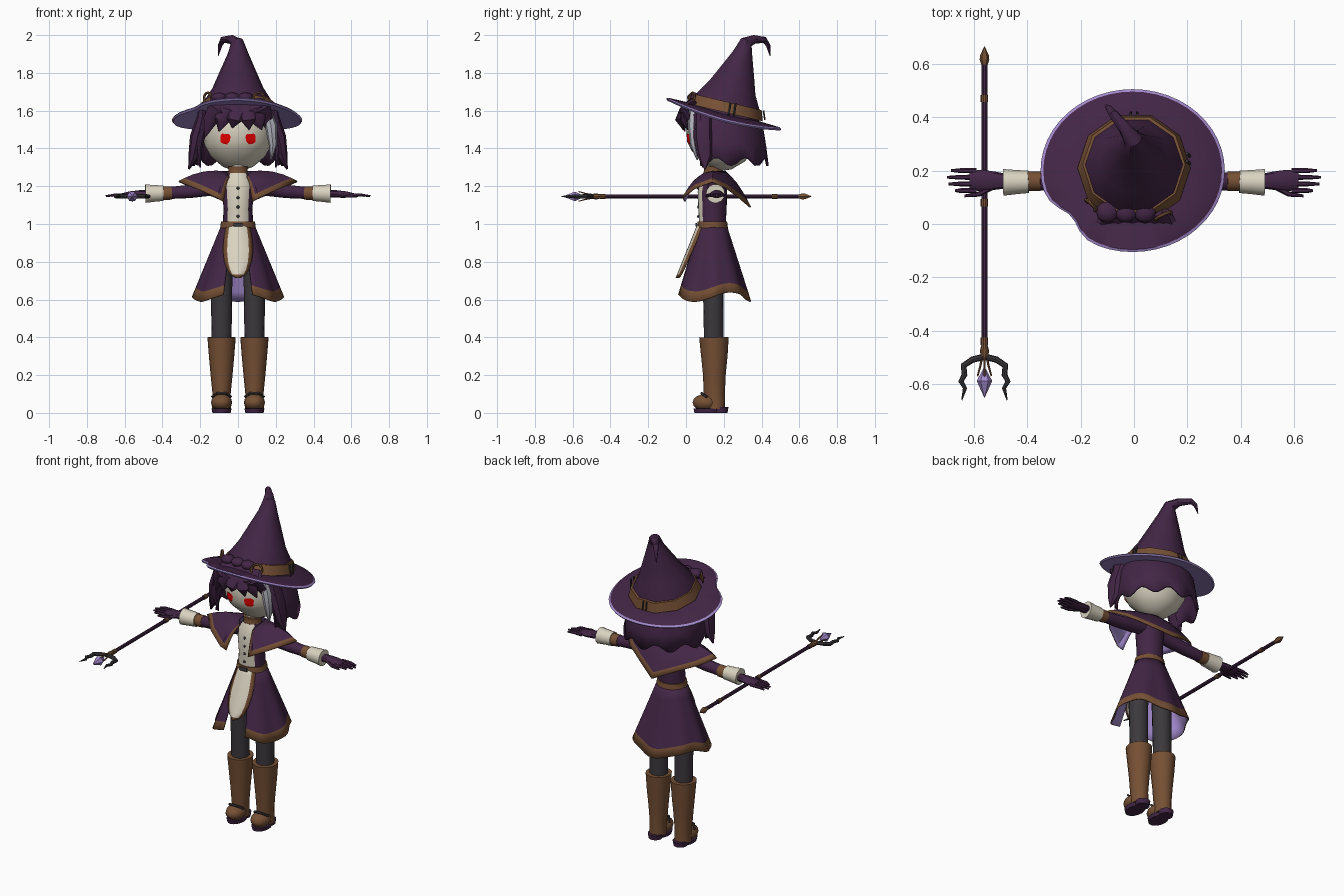
import bpy, bmesh, math
from math import sin, cos, pi, radians
from mathutils import Vector

if "Cube" in bpy.data.objects:
    bpy.data.objects.remove(bpy.data.objects["Cube"])
COLOURS = {"purple": (.055, .019, .06), "brown": (.18, .08, .035), "lilac": (.36, .25, .6), "cream": (.7, .65, .53),
           "charcoal": (.045, .04, .045), "red": (.8, 0, 0), "silver": (.45, .45, .52)}
MATS, parts = {}, []
SIDES = ((-1, "right_"), (1, "left_"))
for key, c in COLOURS.items():
    MATS[key] = m = bpy.data.materials.new(key)
    m.use_nodes = True
    m.diffuse_color = (*c, 1)
    m.node_tree.nodes["Principled BSDF"].inputs["Base Color"].default_value = (*c, 1)

def skin(name, rows, mats, rule=None, closed=True, caps=True):
    """Bridge rows of points; rule(i, j) picks the colour slot of a face."""
    bm = bmesh.new()
    grid = [[bm.verts.new(p) for p in row] for row in rows]
    n = len(rows[0])
    for i in range(len(rows) - 1):
        for j in range(n if closed else n - 1):
            k = (j + 1) % n
            f = bm.faces.new((grid[i][j], grid[i + 1][j], grid[i + 1][k], grid[i][k]))
            f.material_index = rule(i, j) if rule else 0
    if closed:
        if caps:
            bm.faces.new(grid[0])
            bm.faces.new(grid[-1])
        bmesh.ops.remove_doubles(bm, verts=bm.verts, dist=1e-5)
        bmesh.ops.recalc_face_normals(bm, faces=bm.faces)
    me = bpy.data.meshes.new(name)
    bm.to_mesh(me)
    bm.free()
    ob = bpy.data.objects.new(name, me)
    bpy.context.collection.objects.link(ob)
    for key in mats.split():
        me.materials.append(MATS[key])
    parts.append(ob)
    return ob

def tube(name, mat, path, radii, n=14, rule=None):
    """Sweep an elliptical ring along a path; a radius is a number or a pair."""
    pts = [Vector(p) for p in path]
    span = pts[-1] - pts[0]
    ref = Vector((0, 1, 0)) if abs(span.x) > .8 * span.length else Vector((1, 0, 0))
    rows = []
    for i, (p, r) in enumerate(zip(pts, radii)):
        t = (pts[min(i + 1, len(pts) - 1)] - pts[max(i - 1, 0)]).normalized()
        u = (ref - t * ref.dot(t)).normalized()
        v = t.cross(u)
        ru, rv = r if isinstance(r, tuple) else (r, r)
        rows.append([p + u * ru * cos(2 * pi * j / n) + v * rv * sin(2 * pi * j / n) for j in range(n)])
    return skin(name, rows, mat, rule)

def column(name, mat, x, rings, n=16, rule=None):
    """Upright tube from (z, y, rx, ry) rings."""
    return tube(name, mat, [(x, y, z) for z, y, _, _ in rings], [(a, b) for _, _, a, b in rings], n, rule)

def ball(name, mat, c, size, n=12):
    rows = [[(c[0] + size[0] * sin(a) * cos(2 * pi * j / n), c[1] + size[1] * sin(a) * sin(2 * pi * j / n),
              c[2] + size[2] * cos(a)) for j in range(n)] for a in (pi * i / 8 for i in range(9))]
    skin(name, rows, mat, caps=False)

def lock(name, mat, path, w, d):
    tube(name, mat, path, [(w * .7, d), (w, d), (w * .7, d * .8), .004], 8)

def solidify(ob, thick, shift=0):
    mod = ob.modifiers.new("thickness", "SOLIDIFY")
    mod.thickness, mod.material_offset = thick, shift

# Head, neck and collar
head = column("head", "cream", 0, [(1.29, .15, .03, .03), (1.315, .16, .09, .085), (1.36, .172, .145, .145),
              (1.42, .18, .178, .175), (1.5, .185, .188, .185), (1.57, .19, .17, .17), (1.62, .195, .12, .12)], 24)
column("neck", "cream", 0, [(1.24, .145, .04, .04), (1.33, .15, .04, .04)])
column("collar", "brown", 0, [(1.25, .145, .062, .06), (1.28, .145, .05, .05), (1.305, .145, .054, .052)])
# Eyes hug the face
for s, side in SIDES:
    rows = []
    for z, a, b in ((1.475, .055, .1), (1.462, .042, .126), (1.44, .046, .12), (1.42, .052, .112), (1.402, .072, .092)):
        rows.append(sorted((s * (a + (b - a) * k / 5), -.02, z) for k in range(6)))
    eye = skin(side + "eye", rows, "red", closed=False)
    wrap = eye.modifiers.new("hug", "SHRINKWRAP")
    wrap.target, wrap.offset = head, .005
# Hair shell with a face opening, then loose locks
rows = []
for i, (z, r) in enumerate(((1.65, .1), (1.6, .175), (1.53, .21), (1.43, .224), (1.33, .238))):
    row = []
    for k in range(41):
        d = radians(58 + 244 * k / 40)
        y = .2 - r * cos(d)
        jag = .022 * cos(9 * d) if i == 4 else 0
        row.append((r * 1.04 * sin(d), y, z + jag - .25 * (y - .2) * (1 - i / 4)))
    rows.append(row)
solidify(skin("back_hair", rows, "purple", closed=False), .014)
for k, (x0, x1, y1, z1) in enumerate(((-.08, -.175, .03, 1.46), (-.05, -.1, -.005, 1.49), (0, -.03, -.02, 1.51),
                                      (.04, .06, -.015, 1.5), (.07, .125, .01, 1.5), (.1, .17, .05, 1.49))):
    lock(f"fringe_{k}", "purple", [(x0, .04, 1.65), (x0 * .7 + x1 * .3, -.015, 1.6),
         (x0 * .3 + x1 * .7, y1 - .02, 1.55), (x1, y1, z1)], .055, .022)
for s, side in SIDES:
    lock(side + "side_lock", "purple", [(s * .185, .09, 1.58), (s * .215, .09, 1.46), (s * .235, .1, 1.36),
         (s * .26, .1, 1.29)], .04, .05)
    lock(side + "cheek_lock", "purple", [(s * .19, .08, 1.6), (s * .2, .07, 1.5), (s * .215, .08, 1.4),
         (s * .2, .09, 1.3)], .03, .03)
lock("silver_lock", "silver", [(.155, .045, 1.6), (.175, .04, 1.52), (.185, .045, 1.42), (.175, .06, 1.34)], .032, .03)

# Hat: tilted brim with pale underside, bent cone, band and trinkets
def brim_row(k, drop):
    row = []
    for a in (2 * pi * j / 48 for j in range(48)):
        f = k * (1 - .13 * math.exp(-((a - radians(220)) / .24) ** 2) * k)
        x, y = -.005 + f * .345 * cos(a), .2 + f * .305 * sin(a)
        row.append((x, y, 1.6 - .265 * (y - .2) - .035 * f * f * cos(a) ** 2 - .01 * k - drop))
    return row
skin("hat_brim", [brim_row(k, drop) for k, drop in ((.4, 0), (.7, 0), (.97, 0), (1, .006), (.98, .016), (.7, .016),
     (.4, .016))], "purple lilac", lambda i, j: int(i > 1))
tube("hat_cone", "purple", [(0, .205, 1.57), (0, .222, 1.645), (0, .245, 1.72), (0, .27, 1.8), (0, .3, 1.9),
     (-.005, .318, 1.96), (-.035, .36, 1.977), (-.08, .415, 1.975), (-.095, .435, 1.945), (-.105, .445, 1.89)],
     [.2, .183, .135, .1, .056, .036, .024, .017, .012, .002], 10)
tube("hat_band", "brown", [(0, .21, 1.59), (0, .223, 1.645)], [.212, .192], 10)
for k, x in enumerate((-.1, -.03, .04)):
    ball(f"hat_knot_{k}", "purple", (x, .045, 1.67), (.042, .04, .026))
for name, c, u in (("left_hat_charm", (.11, .03, 1.665), (.029, .014, 0)), ("right_hat_charm", (-.16, .07, 1.665), (.02, -.02, 0))):
    arc = [radians(27 * k - 45) for k in range(11)]
    tube(name, "brown", [Vector(c) + Vector(u) * cos(a) + Vector((0, .006, .03)) * sin(a) for a in arc], [.007] * 11, 6)
for k in (-1, 1):
    tube(f"back_clasp_{k}", "charcoal", [(k * .012, .418, 1.55), (k * .012, .41, 1.6)], [.005, .005], 6)
    tube(f"side_clasp_{k}", "charcoal", [(.208, .24 + k * .014, 1.575), (.198, .25 + k * .014, 1.64)], [.006, .006], 6)
# Bodice with pale front, buttons and belt
column("bodice", "purple cream", 0, [(.99, .14, .082, .07), (1.08, .14, .076, .075), (1.17, .14, .084, .078),
       (1.23, .145, .085, .07), (1.27, .145, .055, .055)], 24, lambda i, j: int(abs((j + .5) * 15 - 270) < 38))
for k in range(4):
    ball(f"button_{k}", "charcoal", (0, .064, 1.04 + .05 * k), (.008, .005, .008), 8)
column("belt", "brown", 0, [(.98, .14, .094, .082), (1.012, .14, .09, .078)], 20)
tube("belt_buckle", "charcoal", [(-.025, .055, .996), (.025, .055, .996)], [(.006, .012)] * 2, 6)
# Shoulder cape, half built then mirrored
neck = [(.045, .085, 1.25), (.055, .09, 1.265), (.065, .11, 1.275), (.07, .145, 1.28), (.065, .18, 1.28),
        (.045, .2, 1.28), (0, .21, 1.28)]
edge = [(.075, -.01, 1.12), (.11, -.02, 1.14), (.22, .04, 1.19), (.315, .14, 1.228), (.24, .22, 1.19),
        (.13, .28, 1.145), (0, .345, 1.09)]
rows = []
for t in (0, .2, .45, .7, .87, 1):
    rows.append([Vector(a).lerp(Vector(b), t) + Vector((0, 0, .022 * sin(pi * t))) for a, b in zip(neck, edge)])
    rows[-1].insert(1, rows[-1][0].lerp(rows[-1][1], .6))
cape = skin("cape", rows, "purple brown lilac lilac", lambda i, j: int(i == 4 or j == 0), closed=False)
cape.modifiers.new("mirror", "MIRROR").use_clip = True
solidify(cape, .008, 2)
# Skirt, open at the front, with pale lining and pointed hem
rows = []
for t in (0, .2, .4, .6, .8, .87, 1):
    row = []
    for d in (radians(20 + 320 * k / 48) for k in range(49)):
        r = t + .05 * t * cos(8 * d)
        hem = .385 - .025 * cos(3 * d)
        row.append(((.086 + .15 * r) * sin(d), .14 - (.074 + .125 * r) * cos(d), 1 - hem * t))
    rows.append(row)
solidify(skin("skirt", rows, "purple brown lilac lilac", lambda i, j: int(i > 4), closed=False), .008, 2)
# Front apron with border
rows = []
for t, w in ((0, .058), (.1, .068), (.3, .077), (.5, .08), (.7, .073), (.85, .058), (.94, .042), (1, .015)):
    rows.append([(w * k, .06 - .115 * t + .03 * k * k * (1 - .3 * t), 1 - .285 * t) for k in (-1, -.72, -.35, 0, .35, .72, 1)])
solidify(skin("apron", rows, "cream brown", lambda i, j: int(j in (0, 5) or i == 6), closed=False), .008)
# Arms, legs and boots
for s, side in SIDES:
    tube(side + "sleeve", "purple", [(s * .06, .15, 1.2), (s * .15, .152, 1.188), (s * .26, .157, 1.172), (s * .38, .16, 1.163)],
         [.038, .04, .036, .032])
    tube(side + "wristband", "brown", [(s * .35, .16, 1.164), (s * .41, .16, 1.162)], [.036, .037])
    tube(side + "cuff", "cream", [(s * .395, .158, 1.163), (s * .44, .157, 1.162), (s * .49, .156, 1.161)], [.042, .045, .05])
    tube(side + "palm", "purple", [(s * .47, .16, 1.16), (s * .52, .162, 1.159), (s * .57, .163, 1.156), (s * .615, .163, 1.153)],
         [(.026, .02), (.034, .021), (.04, .018), (.036, .01)], 10)
    for k, reach in enumerate((.67, .695, .7, .685)):
        y = .125 + .025 * k
        tube(f"{side}finger_{k}", "purple", [(s * .59, y, 1.154), (s * .65, y, 1.154), (s * reach, y, 1.148)], [.01, .009, .005], 6)
    tube(side + "thumb", "purple", [(s * .53, .14, 1.155), (s * .58, .112, 1.15), (s * .635, .105, 1.146)], [.012, .01, .005], 6)
    x = s * .087
    column(side + "leg", "charcoal", x, [(.35, .148, .052, .052), (.6, .145, .056, .054), (.85, .14, .058, .06)])
    column(side + "boot", "brown", x, [(.02, .155, .05, .052), (.1, .15, .048, .056), (.2, .15, .058, .06),
           (.3, .15, .067, .07), (.4, .148, .075, .078)])
    ball(side + "toe", "brown", (x, .105, .055), (.056, .07, .045), 16)
    column(side + "sole", "purple", x, [(0, .115, .048, .07), (.022, .115, .053, .075)])
    column(side + "heel", "purple", x, [(0, .18, .04, .04), (.03, .18, .045, .045)])
    tube(side + "strap", "charcoal", [(x - .05, .11, .085), (x - .025, .082, .104), (x + .025, .082, .104), (x + .05, .11, .085)],
         [.007] * 4, 6)

# Staff with bands, spike, claws and crystal
SX, SZ = -.56, 1.146
def along(name, mat, stations, n=10):
    tube(name, mat, [(SX, y, SZ) for y, _ in stations], [r for _, r in stations], n)
along("staff_rod", "purple", [(-.47, .011), (.6, .011)])
for k, y in enumerate((-.44, .08, .47)):
    along(f"staff_band_{k}", "brown", [(y - .014, .014), (y + .014, .014)])
along("staff_spike", "brown", [(.59, .01), (.615, .018), (.63, .017), (.665, .001)], 6)
along("staff_socket", "brown", [(-.45, .011), (-.475, .017), (-.505, .013)])
along("crystal", "lilac", [(-.535, .001), (-.588, .029), (-.65, .001)], 6)
claw = ((0, -.497), (.045, -.508), (.078, -.53), (.075, -.565), (.088, -.59), (.073, -.615), (.085, -.66))
for s, side in SIDES:
    tube(side + "claw", "charcoal", [(SX + s * a, b, SZ) for a, b in claw], [.012, .012, .012, .011, .01, .008, .002], 8)
    for kind, axis in (("flat", Vector((s, 0, 0))), ("upright", Vector((0, 0, s)))):
        tube(f"{side}{kind}_prong", "brown", [Vector((SX, y, SZ)) + axis * r for y, r in ((-.49, .008), (-.53, .015), (-.57, .026))],
             [.005, .004, .003], 6)
# Smooth shading with crisp edges
bpy.ops.object.select_all(action="DESELECT")
for ob in parts:
    ob.select_set(True)
bpy.context.view_layer.objects.active = parts[0]
bpy.ops.object.shade_smooth_by_angle(angle=radians(35))
